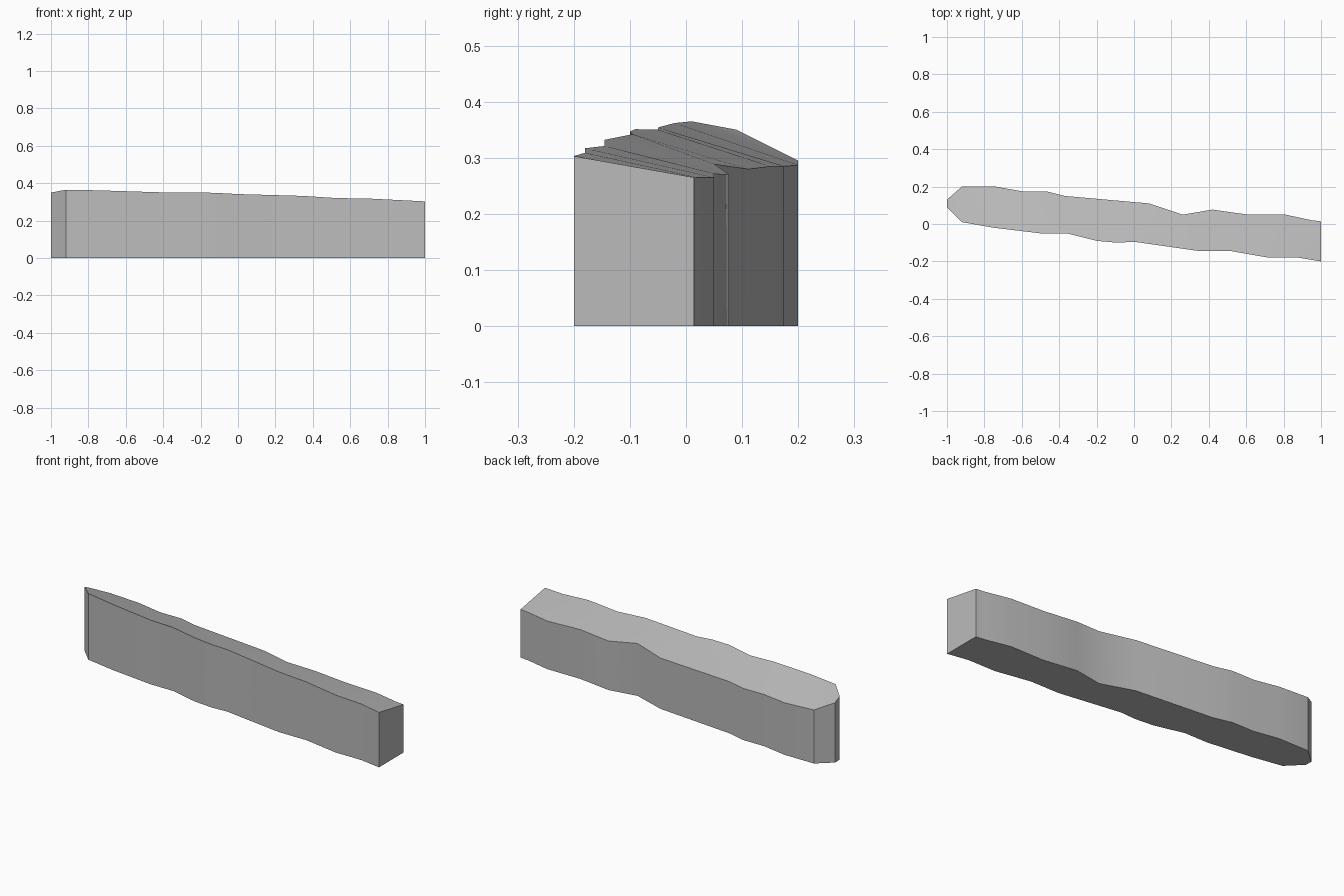
import bpy, bmesh, math

cube = bpy.data.objects.get("Cube")
if cube:
    bpy.data.objects.remove(cube, do_unlink=True)

# Top rims running from the tapered end to the square end (x, y, z)
front_rim = [(-1, .09, .35), (-.92, .01, .365), (-.75, -.02, .362), (-.5, -.05, .354),
             (-.36, -.05, .35), (-.2, -.09, .351), (-.09, -.1, .347), (0, -.095, .342),
             (.35, -.145, .332), (.52, -.145, .321), (.72, -.18, .317),
             (.88, -.18, .309), (1, -.2, .303)]
back_rim = [(-1, .13, .33), (-.92, .2, .295), (-.74, .2, .287), (-.6, .175, .285),
            (-.47, .175, .285), (-.37, .15, .285), (.08, .11, .28), (.26, .05, .289),
            (.42, .077, .27), (.61, .05, .272), (.81, .05, .265), (.95, .02, .265),
            (1, .014, .265)]

stone = bpy.data.materials.new("stone grey")
stone.use_nodes = True
colour = (0.5, 0.5, 0.5, 1)
stone.diffuse_color = colour
stone.node_tree.nodes["Principled BSDF"].inputs["Base Color"].default_value = colour

bm = bmesh.new()
front = [bm.verts.new(p) for p in front_rim]
back = [bm.verts.new(p) for p in back_rim]

# Sloping top: zip the two rims together in order of x
i = j = 0
while i < len(front) - 1 or j < len(back) - 1:
    step_front = j == len(back) - 1 or (
        i < len(front) - 1 and front[i + 1].co.x <= back[j + 1].co.x)
    if step_front:
        bm.faces.new((front[i], front[i + 1], back[j]))
        i += 1
    else:
        bm.faces.new((front[i], back[j + 1], back[j]))
        j += 1

# Upright walls and flat base
rim = front + back[::-1]
base = [bm.verts.new((v.co.x, v.co.y, 0)) for v in rim]
for k in range(len(rim)):
    n = (k + 1) % len(rim)
    bm.faces.new((base[k], base[n], rim[n], rim[k]))
bm.faces.new(base[::-1])
bmesh.ops.recalc_face_normals(bm, faces=bm.faces)

mesh = bpy.data.meshes.new("wall_block")
bm.to_mesh(mesh)
bm.free()
mesh.materials.append(stone)
wall = bpy.data.objects.new("wall_block", mesh)
bpy.context.collection.objects.link(wall)

# Soft sides with crisp rims
bpy.context.view_layer.objects.active = wall
wall.select_set(True)
bpy.ops.object.shade_smooth_by_angle(angle=math.radians(30))
